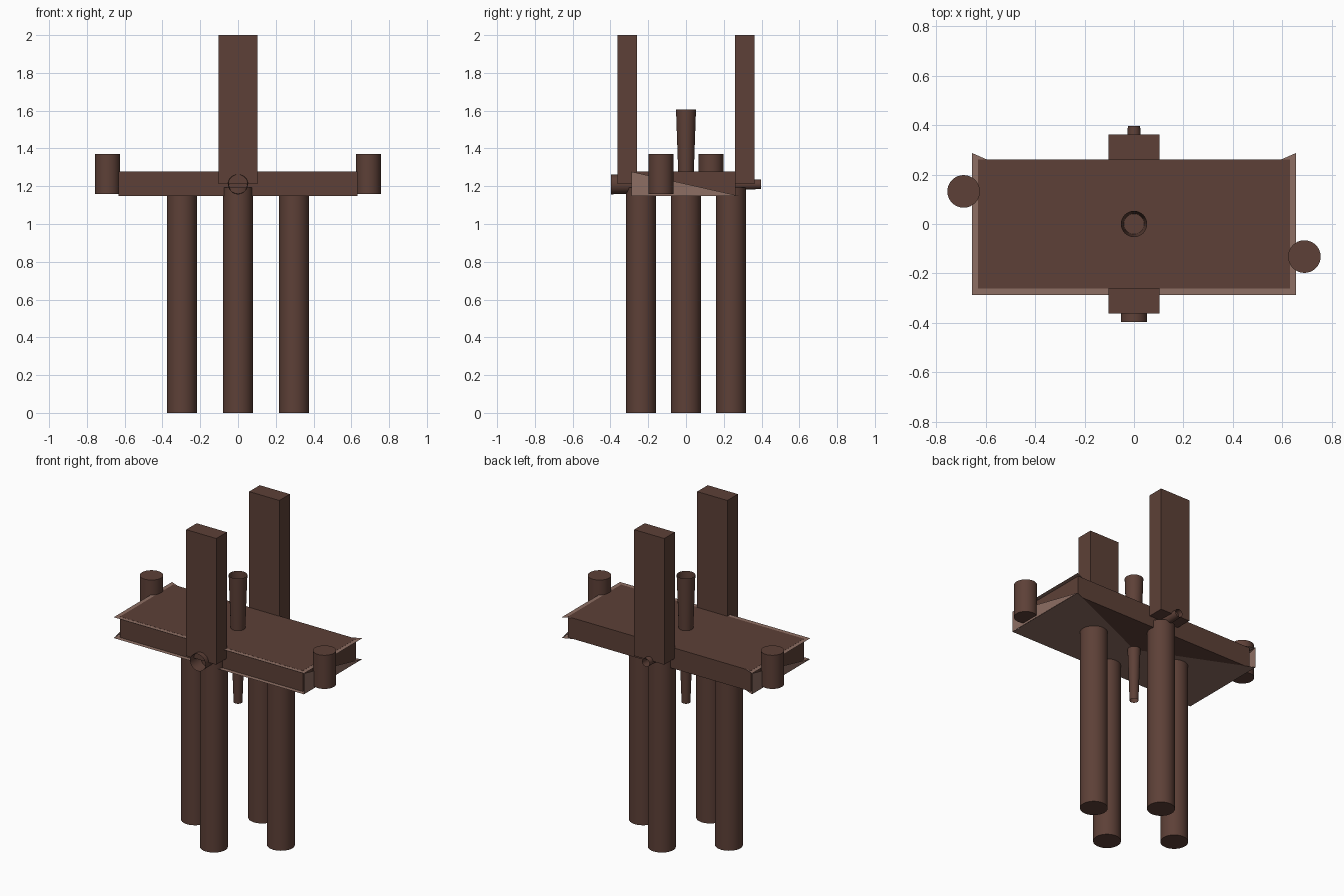
import bpy, bmesh, math
from mathutils import Matrix

if "Cube" in bpy.data.objects:
    bpy.data.objects.remove(bpy.data.objects["Cube"])


def material(name, rgb):
    m = bpy.data.materials.new(name)
    m.diffuse_color = (*rgb, 1)
    m.use_nodes = True
    m.node_tree.nodes["Principled BSDF"].inputs["Base Color"].default_value = m.diffuse_color
    return m


DARK = material("dark_brown", (0.1095, 0.0513, 0.0382))
LIGHT = material("light_brown", (0.2664, 0.1559, 0.1248))


def finish(name, bm, mat, smooth=False):
    me = bpy.data.meshes.new(name)
    bm.to_mesh(me)
    bm.free()
    me.materials.append(mat)
    ob = bpy.data.objects.new(name, me)
    bpy.context.collection.objects.link(ob)
    if smooth:
        bpy.ops.object.select_all(action='DESELECT')
        ob.select_set(True)
        bpy.context.view_layer.objects.active = ob
        bpy.ops.object.shade_smooth_by_angle(angle=math.radians(30))
    return ob


def box(name, center, size):
    bm = bmesh.new()
    bmesh.ops.create_cube(bm, size=1, matrix=Matrix.Translation(center) @ Matrix.Diagonal((*size, 1)))
    return finish(name, bm, DARK)


def cylinder(name, center, r_bottom, r_top, depth, caps=True, rot=Matrix()):
    bm = bmesh.new()
    bmesh.ops.create_cone(bm, cap_ends=caps, segments=32, radius1=r_bottom, radius2=r_top,
                          depth=depth, matrix=Matrix.Translation(center) @ rot)
    return finish(name, bm, DARK, True)


# Table slab
LOW, HIGH = 1.147, 1.277
box("table_slab", (0, 0, (LOW + HIGH) / 2), (1.264, 0.524, HIGH - LOW))

# Thin light trim: crossed triangles on the top and bottom, one triangle at each end
X, Y = 0.657, 0.288
bm = bmesh.new()


def triangle(*points):
    bm.faces.new([bm.verts.new(p) for p in points])


for z in (HIGH - 0.0006, LOW - 0.0006):
    for s in (-1, 1):
        triangle((s * X, Y, z), (s * X, -Y, z), (-s * X, -Y, z))
for s in (-1, 1):
    triangle((s * X, -s * Y, LOW), (s * X, s * Y, LOW), (s * X, -s * Y, HIGH))
finish("slab_trim", bm, LIGHT)

# Four round legs in a diamond layout
for name, x, y in (("left", -0.297, 0), ("right", 0.297, 0),
                   ("front", 0, -0.238), ("back", 0, 0.238)):
    cylinder(name + "_leg", (x, y, 0.597), 0.079, 0.079, 1.194)

for s, side, peg in ((-1, "front", "left"), (1, "back", "right")):
    # Tall rectangular posts
    box(side + "_post", (0, s * 0.311, 1.606), (0.208, 0.104, 0.788))
    # Short round end pegs
    cylinder(peg + "_peg", (s * 0.69, -s * 0.132, 1.265), 0.066, 0.066, 0.21)

# Open tapered tubes through the slab: one upright, one front to back
cylinder("upright_tube", (0, 0, 1.21), 0.025, 0.053, 0.794, False)
cylinder("cross_tube", (0, 0, 1.21), 0.025, 0.053, 0.794, False, Matrix.Rotation(math.pi / 2, 4, 'X'))
